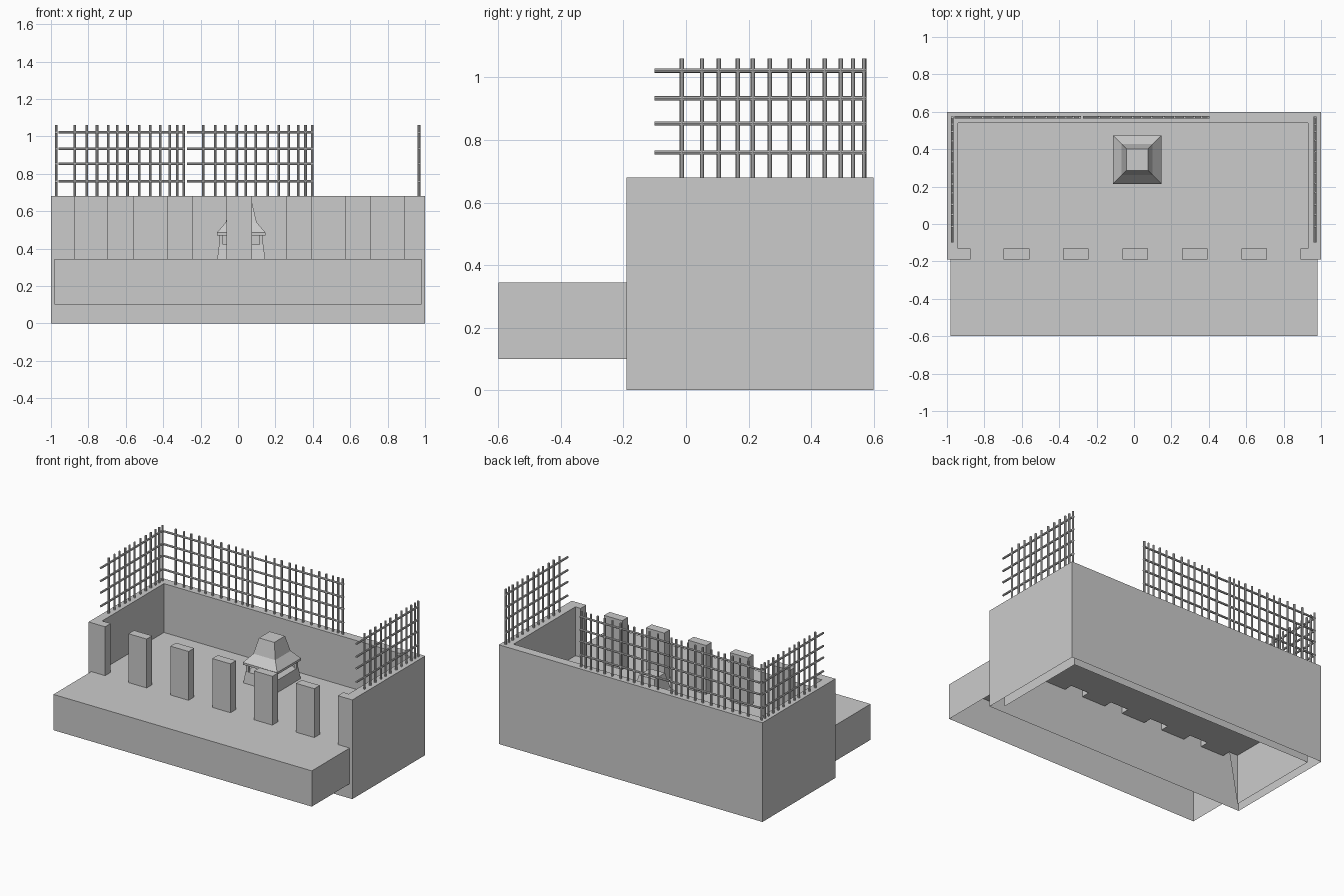
import bpy, bmesh, math
from mathutils import Matrix, Vector

if "Cube" in bpy.data.objects:
    bpy.data.objects.remove(bpy.data.objects["Cube"])

WALL_H, FLOOR_Z = 0.68, 0.345
FRONT, PIL_BACK = -0.19, -0.13


def finish(name, bm, weld=True):
    if weld:
        bmesh.ops.remove_doubles(bm, verts=bm.verts, dist=1e-5)
    mesh = bpy.data.meshes.new(name)
    bm.to_mesh(mesh)
    bm.free()
    ob = bpy.data.objects.new(name, mesh)
    bpy.context.collection.objects.link(ob)
    return ob


def face(bm, *pts):
    return bm.faces.new([bm.verts.new(p) for p in pts])


def flat(bm, x0, x1, y0, y1, z):
    face(bm, (x0, y0, z), (x1, y0, z), (x1, y1, z), (x0, y1, z))


def box(bm, x0, x1, y0, y1, z0, z1):
    m = Matrix.Translation(((x0 + x1) / 2, (y0 + y1) / 2, (z0 + z1) / 2))
    m = m @ Matrix.Diagonal((x1 - x0, y1 - y0, z1 - z0, 1))
    bmesh.ops.create_cube(bm, size=1, matrix=m)


# Walls: U-shaped plan with short front returns, open underneath
plan = [(-1, FRONT), (-1, .6), (1, .6), (1, FRONT), (.89, FRONT), (.89, PIL_BACK),
        (.93, PIL_BACK), (.93, .54), (-.94, .54), (-.94, PIL_BACK),
        (-.875, PIL_BACK), (-.875, FRONT)]
bm = bmesh.new()
for i, a in enumerate(plan):
    b = plan[(i + 1) % len(plan)]
    z0 = FLOOR_Z if i in (4, 5, 9, 10) else 0
    face(bm, (*a, z0), (*a, WALL_H), (*b, WALL_H), (*b, z0))
face(bm, *[(*p, WALL_H) for p in reversed(plan)])
# lower front wall and the sloped inner corners of the returns
face(bm, (-.875, FRONT, 0), (.89, FRONT, 0), (.89, FRONT, FLOOR_Z), (-.875, FRONT, FLOOR_Z))
face(bm, (.93, PIL_BACK, 0), (.89, PIL_BACK, FLOOR_Z), (.93, PIL_BACK, FLOOR_Z))
face(bm, (-.94, PIL_BACK, 0), (-.94, PIL_BACK, FLOOR_Z), (-.875, PIL_BACK, FLOOR_Z))
finish("walls", bm)

# Floor with front ledge (open underneath) and openings at the pillars
bm = bmesh.new()
L, F, B = .98, -.6, .1
flat(bm, -L, L, F, FRONT, FLOOR_Z)
flat(bm, -.94, .93, PIL_BACK, .54, FLOOR_Z)
face(bm, (-L, F, B), (L, F, B), (L, F, FLOOR_Z), (-L, F, FLOOR_Z))
face(bm, (L, F, B), (L, FRONT, B), (L, FRONT, FLOOR_Z), (L, F, FLOOR_Z))
face(bm, (-L, FRONT, B), (-L, F, B), (-L, F, FLOOR_Z), (-L, FRONT, FLOOR_Z))
pillars = [(-.698 + .318 * i, -.56 + .318 * i) for i in range(5)]
cuts = [-.875] + [x for p in pillars for x in p] + [.89]
for x0, x1 in zip(cuts[::2], cuts[1::2]):
    flat(bm, x0, x1, FRONT, PIL_BACK, FLOOR_Z)
finish("floor_ledge", bm)

# Pillars, hollow from below
bm = bmesh.new()
for x0, x1 in pillars:
    ring = [(x0, FRONT), (x1, FRONT), (x1, PIL_BACK), (x0, PIL_BACK)]
    for a, b in zip(ring, ring[1:] + ring[:1]):
        face(bm, (*a, FLOOR_Z), (*b, FLOOR_Z), (*b, WALL_H), (*a, WALL_H))
    flat(bm, x0, x1, FRONT, PIL_BACK, WALL_H)
finish("front_pillars", bm)

# Fireplace: tapered low base, corner posts and a flared hood
CX, CY = .017, .344


def tapered(name, levels):
    """Square stack of (half width, z) levels with closed ends."""
    bm = bmesh.new()
    rings = [[(CX + sx * h, CY + sy * h, z) for sx, sy in
              ((-1, -1), (1, -1), (1, 1), (-1, 1))] for h, z in levels]
    for lo, hi in zip(rings, rings[1:]):
        for i in range(4):
            j = (i + 1) % 4
            face(bm, lo[i], lo[j], hi[j], hi[i])
    face(bm, *reversed(rings[0]))
    face(bm, *rings[-1])
    return finish(name, bm)


tapered("fireplace_base", [(.128, FLOOR_Z), (.118, .422)])
tapered("fireplace_hood", [(.13, .47), (.13, .485), (.083, .54), (.058, .645)])
bm = bmesh.new()
for sx in (-1, 1):
    for sy in (-1, 1):
        xs = sorted((CX + sx * .098, CX + sx * .116))
        ys = sorted((CY + sy * .098, CY + sy * .116))
        box(bm, *xs, *ys, .415, .475)
finish("fireplace_posts", bm, weld=False)

# Lattice fence panels: uneven uprights and four rails
UPRIGHTS = [0, .064, .118, .179, .227, .281, .345, .403, .457, .508, .547, .582]
RAILS = [.76, .853, .933, 1.022]


def rod(bm, a, b, r=.007):
    a, b = Vector(a), Vector(b)
    d = b - a
    m = Matrix.Translation((a + b) / 2) @ d.to_track_quat('Z', 'Y').to_matrix().to_4x4()
    bmesh.ops.create_cone(bm, cap_ends=True, segments=8, radius1=r, radius2=r,
                          depth=d.length, matrix=m)


def panel(name, origin, direction):
    o, d = Vector(origin), Vector(direction)
    bm = bmesh.new()
    for t in UPRIGHTS:
        p = o + d * t
        rod(bm, (p.x, p.y, WALL_H), (p.x, p.y, 1.06))
    for z in RAILS:
        a, b = o - d * .087, o + d * .589
        rod(bm, (a.x, a.y, z), (b.x, b.y, z))
    finish(name, bm, weld=False)


panel("fence_left", (-.972, -.013, 0), (0, 1, 0))
panel("fence_right", (.968, -.013, 0), (0, 1, 0))
panel("fence_back_a", (-.872, .57, 0), (1, 0, 0))
panel("fence_back_b", (-.186, .57, 0), (1, 0, 0))
